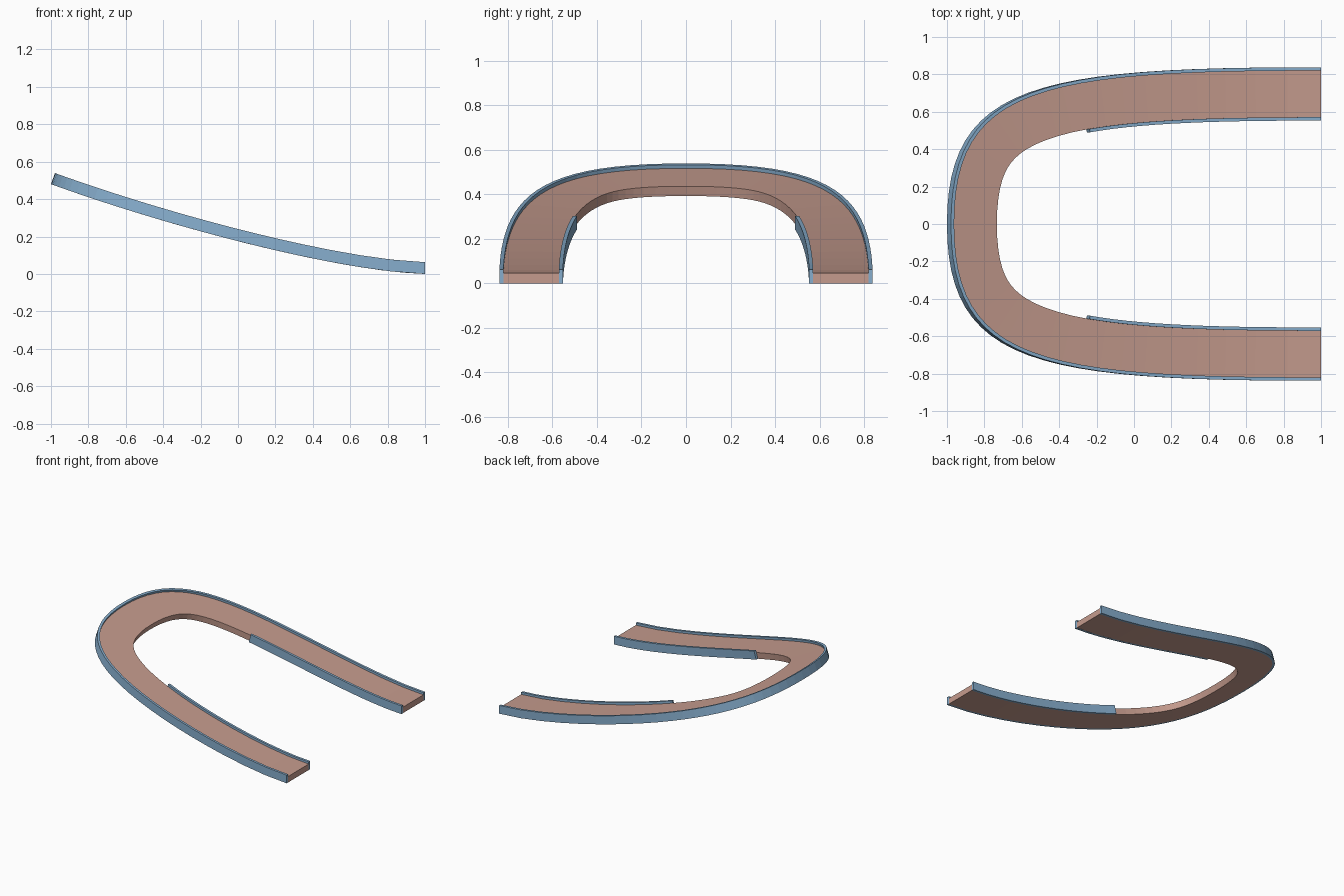
import bpy, bmesh, math
from mathutils import Vector

if "Cube" in bpy.data.objects:
    bpy.data.objects.remove(bpy.data.objects["Cube"])

def bez(p, t):
    s = 1 - t
    return (Vector(p[0]) * s**3 + Vector(p[1]) * 3*s*s*t
            + Vector(p[2]) * 3*s*t*t + Vector(p[3]) * t**3)

def material(name, col):
    m = bpy.data.materials.new(name)
    m.diffuse_color = (*col, 1)
    m.use_nodes = True
    m.node_tree.nodes["Principled BSDF"].inputs["Base Color"].default_value = m.diffuse_color
    return m

deck_mat = material("clay_pink", (0.56, 0.33, 0.27))
rail_mat = material("steel_blue", (0.24, 0.42, 0.61))

# side slope of the underside (x, z) from low ends to the high bend, with arc lengths
SLOPE = [bez([(1, 0), (0.55, 0.012), (-0.35, 0.245), (-1, 0.48)], i / 200) for i in range(201)]
ARC = [0.0]
for a, b in zip(SLOPE, SLOPE[1:]):
    ARC.append(ARC[-1] + (b - a).length)

def x_to_u(x):
    for i in range(200):
        a, b = SLOPE[i], SLOPE[i + 1]
        if x >= b.x - 1e-6:
            return ARC[i] + (ARC[i + 1] - ARC[i]) * (a.x - x) / (a.x - b.x)
    return ARC[-1]

def bend(u, y, h):
    """Lay a flat point (u along slope, y, height h) on the slope."""
    i = 0
    while i < 199 and ARC[i + 1] < u:
        i += 1
    a, b = SLOPE[i], SLOPE[i + 1]
    p = a.lerp(b, (u - ARC[i]) / (ARC[i + 1] - ARC[i]))
    j, k = max(i - 2, 0), min(i + 3, 200)
    d = (SLOPE[k] - SLOPE[j]).normalized() if i > 3 else Vector((-1, 0))
    return Vector((p.x + d.y * h, y, p.y - d.x * h))

# half of the outer plan edge (x, y), from bend to straight end
PLAN = [(-1, 0), (-1, 0.75), (-0.52, 0.838), (1, 0.838)]

def flat(t, off):
    """Plan edge unrolled onto the slope and offset inwards."""
    e = 0.002
    def q(s):
        p = bez(PLAN, s)
        return Vector((x_to_u(p.x), p.y))
    d = q(min(t + e, 1)) - q(max(t - e, 0))
    if t < e:
        d = Vector((0, 1))
    if t > 1 - e:
        d = Vector((-1, 0))
    d.normalize()
    p = q(t)
    return p + Vector((-d.y, d.x)) * off

def sweep(name, ts, o1, o2, height, mat, sides):
    """Rectangular section swept along the plan; ts holds (t, side) stations."""
    bm = bmesh.new()
    rings = []
    for t, s in ts:
        ring = []
        for o, h in ((o1, 0), (o1, height), (o2, height), (o2, 0)):
            f = flat(t, -o if sides else o)
            ring.append(bm.verts.new(bend(f.x, f.y * s, h)))
        rings.append(ring)
    for a, b in zip(rings, rings[1:]):
        for i in range(4):
            j = (i + 1) % 4
            bm.faces.new((a[i], a[j], b[j], b[i]))
    bm.faces.new(rings[0])
    bm.faces.new(rings[-1][::-1])
    bmesh.ops.recalc_face_normals(bm, faces=bm.faces)
    me = bpy.data.meshes.new(name)
    bm.to_mesh(me)
    bm.free()
    me.materials.append(mat)
    ob = bpy.data.objects.new(name, me)
    bpy.context.collection.objects.link(ob)
    return ob

# decide which offset sign points inwards (towards the low ends at the bend)
sign = flat(0, 0.1).x > flat(0, 0).x

N = 24
full = [(1 - i / N, 1) for i in range(N)] + [(i / N, -1) for i in range(N + 1)]

# deck and outer rail run round the whole bend
sweep("deck", full, 0.018, 0.267, 0.046, deck_mat, sign)
sweep("outer_rail", full, 0.0, 0.018, 0.063, rail_mat, sign)

# inner rails stop where the bend begins
t0 = 0.0
while True:
    f = flat(t0, -0.276 if sign else 0.276)
    if bend(f.x, f.y, 0).x > -0.255:
        break
    t0 += 0.002
M = 14
for side, label in ((1, "back"), (-1, "front")):
    sweep(label + "_inner_rail", [(t0 + (1 - t0) * i / M, side) for i in range(M + 1)],
          0.267, 0.285, 0.063, rail_mat, sign)
